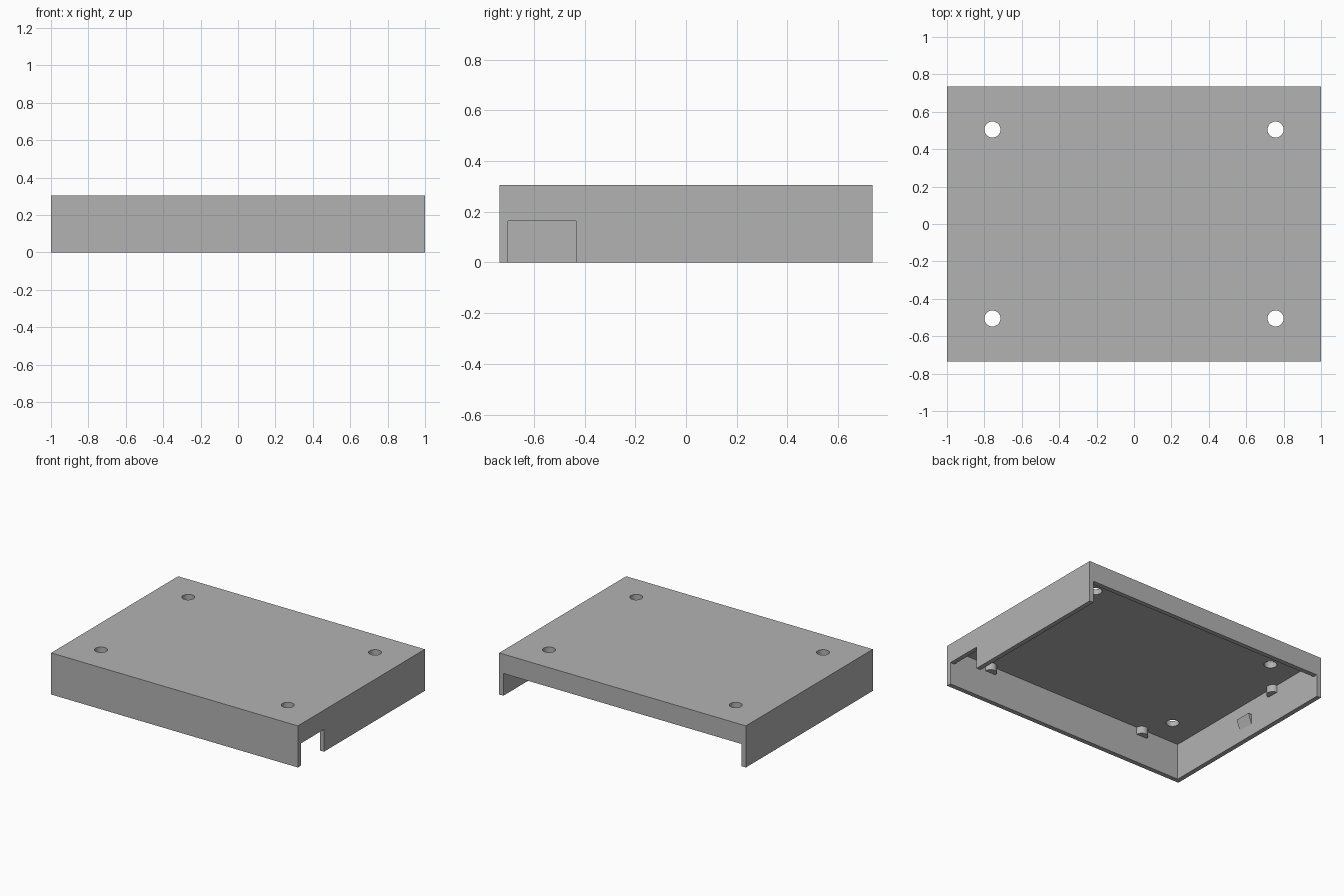
import bpy
import bmesh
from math import cos, sin, pi, radians
from mathutils import Matrix, Vector

if "Cube" in bpy.data.objects:
    bpy.data.objects.remove(bpy.data.objects["Cube"])

HX, HY, H = 1.0, 0.735, 0.305      # half length, half depth, height
WALL, ROOF = 0.034, 0.04           # wall and top thickness
CUT_H = 0.163                      # height of the edge openings
IX, IY, CEIL = HX - WALL, HY - WALL, H - ROOF

grey = bpy.data.materials.new("grey plastic")
grey.use_nodes = True
colour = (0.45, 0.45, 0.45, 1)
grey.diffuse_color = colour
grey.node_tree.nodes["Principled BSDF"].inputs["Base Color"].default_value = colour


def finish(name, bm):
    bmesh.ops.recalc_face_normals(bm, faces=bm.faces)
    mesh = bpy.data.meshes.new(name)
    bm.to_mesh(mesh)
    bm.free()
    mesh.materials.append(grey)
    obj = bpy.data.objects.new(name, mesh)
    bpy.context.collection.objects.link(obj)
    return obj


def box(name, lo, hi):
    lo, hi = Vector(lo), Vector(hi)
    bm = bmesh.new()
    place = Matrix.Translation((lo + hi) / 2) @ Matrix.Diagonal((*(hi - lo), 1))
    bmesh.ops.create_cube(bm, size=1, matrix=place)
    return finish(name, bm)


def cylinder(name, x, y, z0, z1, r):
    bm = bmesh.new()
    bmesh.ops.create_cone(bm, cap_ends=True, segments=32, radius1=r, radius2=r,
                          depth=z1 - z0, matrix=Matrix.Translation((x, y, (z0 + z1) / 2)))
    return finish(name, bm)


def prism(name, points, along):
    bm = bmesh.new()
    face = bm.faces.new([bm.verts.new(p) for p in points])
    new = bmesh.ops.extrude_face_region(bm, geom=[face])["geom"]
    bmesh.ops.translate(bm, vec=along, verts=[v for v in new if isinstance(v, bmesh.types.BMVert)])
    return finish(name, bm)


def smooth(obj):
    bpy.ops.object.select_all(action='DESELECT')
    obj.select_set(True)
    bpy.context.view_layer.objects.active = obj
    bpy.ops.object.shade_smooth_by_angle(angle=radians(30))


# Cover shell: hollow underneath, with a side notch, an open back and holes
cover = box("cover_shell", (-HX, -HY, 0), (HX, HY, H))
cutters = [
    box("hollow_cutter", (-IX, -IY, -0.1), (IX, IY, CEIL)),
    box("side_notch_cutter", (IX - 0.05, -IY, -0.1), (HX + 0.1, -0.433, CUT_H)),
    box("back_opening_cutter", (-IX, IY - 0.05, -0.1), (IX, HY + 0.1, CUT_H)),
]
for x in (-0.757, 0.757):
    for y in (-0.505, 0.505):
        cutters.append(cylinder("screw_hole_cutter", x, y, CEIL - 0.1, H + 0.1, 0.043))

bpy.context.view_layer.objects.active = cover
for cutter in cutters:
    mod = cover.modifiers.new("cut", 'BOOLEAN')
    mod.operation, mod.solver, mod.object = 'DIFFERENCE', 'EXACT', cutter
    bpy.ops.object.modifier_apply(modifier=mod.name)
    bpy.data.objects.remove(cutter)
smooth(cover)


# Half-round stops under the top, against the inside of the walls
def stop(name, x, y, facing):
    arc = [facing - pi / 2 + pi * i / 16 for i in range(17)]
    smooth(prism(name, [(x + 0.043 * cos(a), y + 0.043 * sin(a), CEIL) for a in arc],
                 (0, 0, -0.053)))


stop("front_right_stop", -0.655, -IY, pi / 2)
stop("front_left_stop", 0.655, -IY, pi / 2)
stop("right_stop", -IX, 0.28, 0)
stop("left_stop", IX, 0.28, pi)

# Snap wedges in the middle of the side walls
for side, s in (("left", 1), ("right", -1)):
    prism(side + "_snap_wedge",
          [(s * IX, -0.06, 0.085), (s * IX, -0.06, 0.16), (s * (IX - 0.026), -0.06, 0.16)],
          (0, 0.12, 0))
